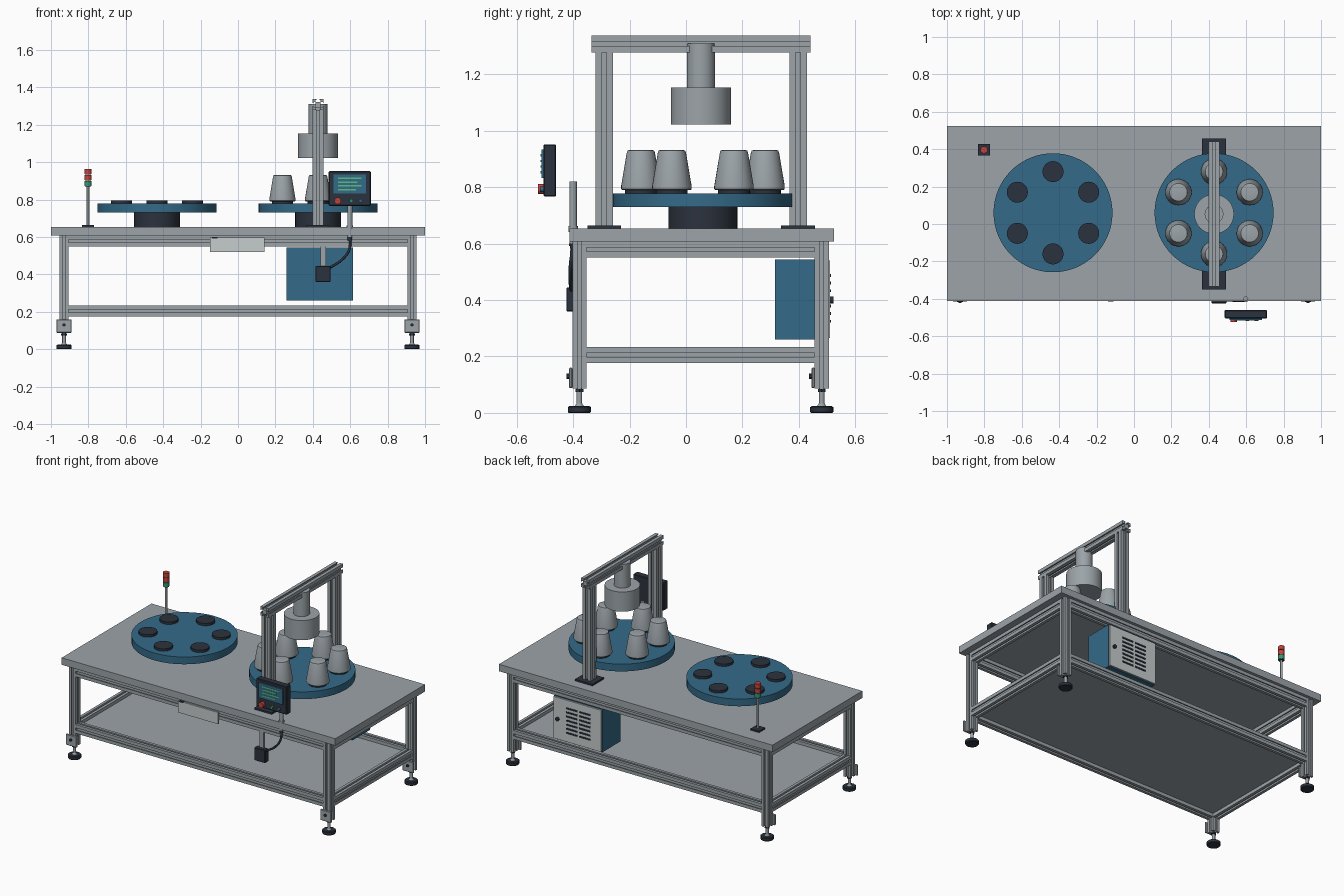
import bpy, bmesh, math
from mathutils import Matrix, Vector

if "Cube" in bpy.data.objects:
    bpy.data.objects.remove(bpy.data.objects["Cube"])


def srgb(r, g, b):
    return tuple((c / 255 / 12.92) if c < 11 else ((c / 255 + 0.055) / 1.055) ** 2.4 for c in (r, g, b)) + (1,)


def material(name, *rgb):
    m = bpy.data.materials.new(name)
    m.diffuse_color = srgb(*rgb)
    m.use_nodes = True
    m.node_tree.nodes["Principled BSDF"].inputs["Base Color"].default_value = m.diffuse_color
    return m


GREY = material("aluminium_grey", 156, 164, 169)
LIGHT = material("light_grey", 198, 204, 204)
BLUE = material("steel_blue", 52, 106, 136)
DARK = material("dark_slate", 43, 50, 61)
RED = material("signal_red", 196, 66, 60)
GREEN = material("signal_green", 56, 150, 115)
LIME = material("screen_green", 92, 190, 130)


def finish(name, bm, mat):
    bmesh.ops.recalc_face_normals(bm, faces=bm.faces)
    me = bpy.data.meshes.new(name)
    bm.to_mesh(me)
    bm.free()
    me.materials.append(mat)
    ob = bpy.data.objects.new(name, me)
    bpy.context.collection.objects.link(ob)
    return ob


def box(name, x, y, z, mat, bevel=0.0):
    """Box from (min, max) pairs."""
    bm = bmesh.new()
    bmesh.ops.create_cube(bm, size=1)
    for v in bm.verts:
        v.co = [(a + b) / 2 + c * (b - a) for c, (a, b) in zip(v.co, (x, y, z))]
    if bevel:
        bmesh.ops.bevel(bm, geom=bm.edges[:], offset=bevel, segments=1, affect='EDGES')
    return finish(name, bm, mat)


def lathe(name, x, y, profile, mat, n=40):
    """Solid of revolution about a vertical axis from (radius, z) points."""
    bm = bmesh.new()
    rings = [[bm.verts.new((x + r * math.cos(2 * math.pi * i / n), y + r * math.sin(2 * math.pi * i / n), z))
              for i in range(n)] for r, z in profile]
    for a, b in zip(rings, rings[1:]):
        for i in range(n):
            bm.faces.new((a[i], a[(i + 1) % n], b[(i + 1) % n], b[i]))
    bm.faces.new(rings[0])
    bm.faces.new(rings[-1])
    return finish(name, bm, mat)


def knob(name, x, z, r, y0, y1, mat, n=20):
    """Short cylinder along y."""
    bm = bmesh.new()
    bmesh.ops.create_cone(bm, cap_ends=True, segments=n, radius1=r, radius2=r, depth=abs(y1 - y0),
                          matrix=Matrix.Translation((x, (y0 + y1) / 2, z)) @ Matrix.Rotation(math.pi / 2, 4, 'X'))
    return finish(name, bm, mat)


def extrusion(name, x, y, z, axis):
    """Slotted aluminium bar filling the given ranges and running along one axis."""
    lo, hi = [Vector(p) for p in zip(x, y, z)]
    u, v = [i for i in range(3) if i != axis]
    s, d, w = 0.13, 0.26, 0.22   # slot half width, depth and undercut as fractions of the bar
    side = [(-.5, -.5), (-s, -.5), (-s, -.42), (-w, -.42), (-w, -.5 + d), (w, -.5 + d),
            (w, -.42), (s, -.42), (s, -.5)]
    pts = []
    for k in range(4):
        for a, b in side:
            for _ in range(k):
                a, b = -b, a
            pts.append((a, b))
    bm = bmesh.new()
    ends = []
    for end in (lo[axis], hi[axis]):
        ring = []
        for a, b in pts:
            co = (lo + hi) / 2
            co[axis] = end
            co[u] += a * (hi[u] - lo[u])
            co[v] += b * (hi[v] - lo[v])
            ring.append(bm.verts.new(co))
        ends.append(ring)
        bm.faces.new(ring)
    n = len(pts)
    for i in range(n):
        bm.faces.new((ends[0][i], ends[0][(i + 1) % n], ends[1][(i + 1) % n], ends[1][i]))
    return finish(name, bm, GREY)


# Table top and lower shelf
box("table_top", (-1, 1), (-.413, .525), (.608, .654), GREY)
box("lower_shelf", (-.93, .93), (-.378, .48), (.2, .21), GREY)

# Legs, brackets and levelling feet
XL = ((-.955, -.905), (.905, .955))
YL = ((-.403, -.353), (.456, .506))
for lx in XL:
    for ly in YL:
        cx, cy = sum(lx) / 2, sum(ly) / 2
        extrusion("leg", lx, ly, (.087, .608), 2)
        box("foot_bracket", (cx - .04, cx + .04), (ly[0] - .011, ly[0]), (.088, .16), GREY, .003)
        knob("bracket_bolt", cx, .13, .009, ly[0] - .02, ly[0] - .01, DARK, 6)
        lathe("foot_pad", cx, cy, [(.038, 0), (.041, .004), (.041, .02), (.036, .024)], DARK, 24)
        lathe("foot_stem", cx, cy, [(.016, .024), (.01, .034), (.01, .09)], GREY, 16)
        lathe("foot_nut", cx, cy, [(.016, .074), (.016, .084)], DARK, 6)

# Upper and lower rails
for z in ((.55, .608), (.176, .234)):
    for ly in YL:
        extrusion("long_rail", (-.905, .905), ly, z, 0)
    for lx in XL:
        extrusion("short_rail", lx, (-.353, .456), z, 1)

# Rotary tables with six nests, the right one loaded with cups
for cx, loaded in ((-.433, False), (.428, True)):
    cy = .06
    lathe("turntable_base", cx, cy, [(.122, .654), (.122, .73)], DARK, 48)
    lathe("turntable_disc", cx, cy, [(.318, .73), (.318, .778)], BLUE, 64)
    for k in range(6):
        a = math.radians(30 + 60 * k)
        px, py = cx + .22 * math.cos(a), cy + .22 * math.sin(a)
        lathe("nest", px, py, [(.056, .778), (.056, .794)], DARK, 32)
        if loaded:
            lathe("cup", px, py, [(.066, .79), (.07, .794), (.07, .804), (.05, .922), (.047, .93), (.043, .931)],
                  GREY, 32)

# Gantry over the right table
for y in (-.29, .397):
    box("gantry_base_plate", (.364, .492), (y - .06, y + .06), (.654, .665), DARK)
    extrusion("gantry_column", (.398, .458), (y - .031, y + .031), (.665, 1.278), 2)
extrusion("gantry_beam", (.398, .458), (-.335, .442), (1.278, 1.338), 1)
lathe("press_head", .428, .053, [(.106, 1.023), (.106, 1.153), (.05, 1.153), (.05, 1.31)], GREY, 48)

# Signal tower
sx, sy = -.802, .396
box("signal_base", (sx - .031, sx + .031), (sy - .031, sy + .031), (.654, .665), DARK)
lathe("signal_pole", sx, sy, [(.007, .665), (.007, .872)], GREY, 16)
for z, m in ((.872, GREEN), (.904, RED), (.936, RED)):
    lathe("signal_collar", sx, sy, [(.0165, z - .003), (.0165, z + .001)], DARK, 24)
    lathe("signal_lamp", sx, sy, [(.019, z + .001), (.019, z + .028)], m, 24)

# Electrical cabinet with rear door and louvres
box("cabinet", (.26, .615), (.315, .5), (.261, .544), BLUE)
box("cabinet_door", (.264, .611), (.5, .51), (.265, .54), LIGHT)
for r in range(7):
    z = .325 + r * .027
    for x in (.34, .435):
        box("louvre", (x, x + .082), (.508, .514), (z - .005, z + .005), DARK)
knob("door_lock", .58, .40, .012, .508, .522, DARK)

# Operator panel with screen, text bars and buttons
box("panel_housing", (.485, .71), (-.505, -.46), (.767, .952), DARK, .004)
box("panel_screen", (.51, .685), (-.513, -.504), (.832, .933), BLUE)
for z, x1 in ((.913, .66), (.893, .64), (.873, .66), (.853, .63)):
    box("screen_bar", (.535, x1), (-.515, -.512), (z - .004, z + .004), LIME)
knob("stop_button", .533, .793, .018, -.504, -.525, RED)
knob("start_button", .605, .793, .01, -.504, -.518, GREEN)
knob("reset_button", .655, .793, .01, -.504, -.518, BLUE)

# Panel post
lathe("panel_post", .598, -.4, [(.013, .6), (.013, .82)], GREY, 20)
lathe("post_collar", .598, -.4, [(.017, .642), (.017, .662)], GREY, 20)
lathe("cable_gland", .598, -.4, [(.012, .582), (.012, .602)], DARK, 16)

# Junction box, its hanger and the cable
box("box_hanger", (.44, .47), (-.403, -.388), (.43, .56), GREY)
box("junction_box", (.415, .495), (-.424, -.388), (.36, .445), DARK, .003)
curve = bpy.data.curves.new("cable", 'CURVE')
curve.dimensions = '3D'
curve.bevel_depth = .007
curve.bevel_resolution = 2
path = [(.6, -.4, .585), (.594, -.408, .53), (.555, -.41, .478), (.49, -.406, .435)]
sp = curve.splines.new('BEZIER')
sp.bezier_points.add(len(path) - 1)
for p, co in zip(sp.bezier_points, path):
    p.co = co
    p.handle_left_type = p.handle_right_type = 'AUTO'
curve.materials.append(DARK)
bpy.context.collection.objects.link(bpy.data.objects.new("cable", curve))

# Front label plate
box("front_plate", (-.15, .143), (-.412, -.403), (.52, .597), LIGHT)
box("plate_clip", (-.14, -.11), (-.414, -.404), (.592, .6), DARK)

# Smooth curved sides, keep edges crisp
for ob in bpy.context.scene.objects:
    ob.select_set(ob.type == 'MESH')
bpy.context.view_layer.objects.active = bpy.data.objects["table_top"]
bpy.ops.object.shade_smooth_by_angle(angle=math.radians(30))
